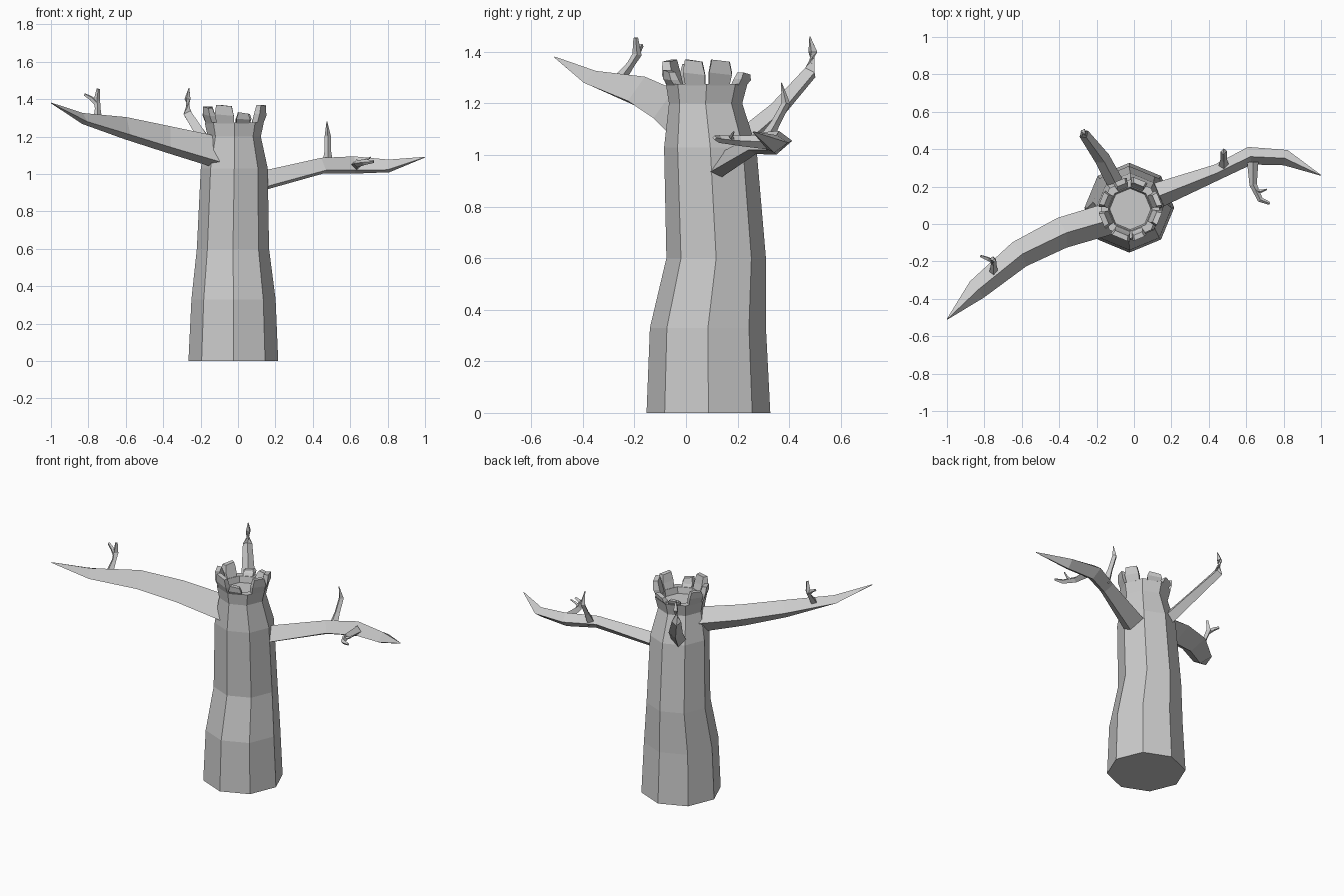
import bpy, bmesh, math
from mathutils import Vector

if "Cube" in bpy.data.objects:
    bpy.data.objects.remove(bpy.data.objects["Cube"])


def finish(bm, name):
    bmesh.ops.recalc_face_normals(bm, faces=bm.faces)
    mesh = bpy.data.meshes.new(name)
    bm.to_mesh(mesh)
    bm.free()
    obj = bpy.data.objects.new(name, mesh)
    bpy.context.collection.objects.link(obj)
    return obj


def skin(name, rings):
    """Bridge equal-sized rings of points and cap both ends."""
    bm = bmesh.new()
    loops = [[bm.verts.new(p) for p in ring] for ring in rings]
    n = len(loops[0])
    for a, b in zip(loops, loops[1:]):
        for i in range(n):
            j = (i + 1) % n
            bm.faces.new((a[i], a[j], b[j], b[i]))
    bm.faces.new(loops[0])
    bm.faces.new(loops[-1])
    return finish(bm, name)


RIDGED = [(0.1, 1), (1, -0.6), (0.3, -1), (-1, 0.15)]
DIAMOND = [(0, 1), (1, 0), (0, -1), (-1, 0)]


def limb(name, stations, section, ref=(0, 0, 1)):
    """Four-sided limb; each station is x, y, z, half width, half height."""
    pts = [Vector(s[:3]) for s in stations]
    rings = []
    for i, s in enumerate(stations):
        t = (pts[min(i + 1, len(pts) - 1)] - pts[max(i - 1, 0)]).normalized()
        side = t.cross(Vector(ref)).normalized()
        up = side.cross(t)
        rings.append([pts[i] + side * u * s[3] + up * v * s[4] for u, v in section])
    return skin(name, rings)


def twig(name, points, radii):
    ref = (1, 0, 0) if abs(points[-1][2] - points[0][2]) > 0.05 else (0, 0, 1)
    return limb(name, [(*p, r, r) for p, r in zip(points, radii)], DIAMOND, ref)


# Hollow octagonal trunk: centre x, centre y, z, radius
profile = [(-.025, .087, 0, .24), (-.024, .085, .33, .225), (-.027, .117, .60, .193),
           (-.02, .094, 1.03, .179), (-.02, .076, 1.2, .142), (-.02, .08, 1.275, .158),
           (-.02, .08, 1.275, .118), (-.02, .08, 1.235, .11)]
skin("trunk", [[(cx + r * math.cos(k * math.pi / 4), cy + r * math.sin(k * math.pi / 4), z)
                for k in range(8)] for cx, cy, z, r in profile])

# Broken rim: one ragged tooth on each side of the octagon
teeth = [(1.37, .08, .80), (1.32, .25, .95), (1.31, .15, .75), (1.36, .2, .9),
         (1.36, .12, .85), (1.37, .15, .98), (1.33, .1, .7), (1.37, .25, .95)]


def rim_point(k, f, r, z):
    a, b = [Vector((math.cos(q * math.pi / 4), math.sin(q * math.pi / 4), 0)) for q in (k, k + 1)]
    p = a.lerp(b, f) * r
    return Vector((p.x - .02, p.y + .08, z))


for k, (h, f0, f1) in enumerate(teeth):
    g0, g1 = f0 + .08, f1 - .1
    skin(f"rim_tooth_{k + 1}", [
        [rim_point(k, f0, .157, 1.27), rim_point(k, f1, .157, 1.27),
         rim_point(k, f1, .12, 1.27), rim_point(k, f0, .12, 1.27)],
        [rim_point(k, f0, .174, 1.32 if h > 1.34 else 1.295), rim_point(k, f1, .174, 1.31 if h > 1.34 else 1.29),
         rim_point(k, f1, .135, 1.31 if h > 1.34 else 1.29), rim_point(k, f0, .135, 1.32 if h > 1.34 else 1.295)],
        [rim_point(k, g0, .178, h), rim_point(k, g1, .178, h - .008),
         rim_point(k, g1, .148, h - .008), rim_point(k, g0, .148, h)]])

# Main branches
limb("left_branch", [(-.11, .035, 1.115, -.085, .085), (-.38, -.045, 1.185, -.083, .072),
                     (-.61, -.16, 1.245, -.074, .06), (-.84, -.35, 1.297, -.057, .03),
                     (-1, -.51, 1.38, -.002, .002)], RIDGED)
limb("right_branch", [(.09, .14, .955, .07, .052), (.45, .28, 1.045, .042, .042),
                      (.62, .365, 1.048, .048, .046), (.81, .355, 1.043, .042, .034),
                      (1, .26, 1.09, .002, .002)], RIDGED)
limb("back_branch", [(-.09, .20, 1.04, .045, .045), (-.17, .35, 1.17, .042, .036),
                     (-.268, .482, 1.32, .028, .03), (-.27, .492, 1.40, .018, .017),
                     (-.262, .48, 1.46, .002, .002)], DIAMOND)

# Twigs
twig("left_twig", [(-.75, -.26, 1.29), (-.75, -.215, 1.35), (-.755, -.19, 1.39), (-.747, -.195, 1.455)],
     [.024, .015, .018, .009])
twig("left_twig_fork", [(-.753, -.2, 1.375), (-.785, -.185, 1.405), (-.82, -.172, 1.425)],
     [.014, .012, .008])
twig("right_upper_twig", [(.48, .305, 1.05), (.48, .345, 1.12), (.48, .388, 1.2), (.475, .37, 1.28)],
     [.03, .018, .017, .002])
twig("right_side_twig", [(.635, .33, 1.05), (.637, .21, 1.055), (.675, .13, 1.062), (.725, .11, 1.067)],
     [.03, .02, .015, .008])
twig("right_side_twig_fork", [(.65, .18, 1.06), (.68, .175, 1.072), (.71, .185, 1.09)],
     [.01, .008, .004])
